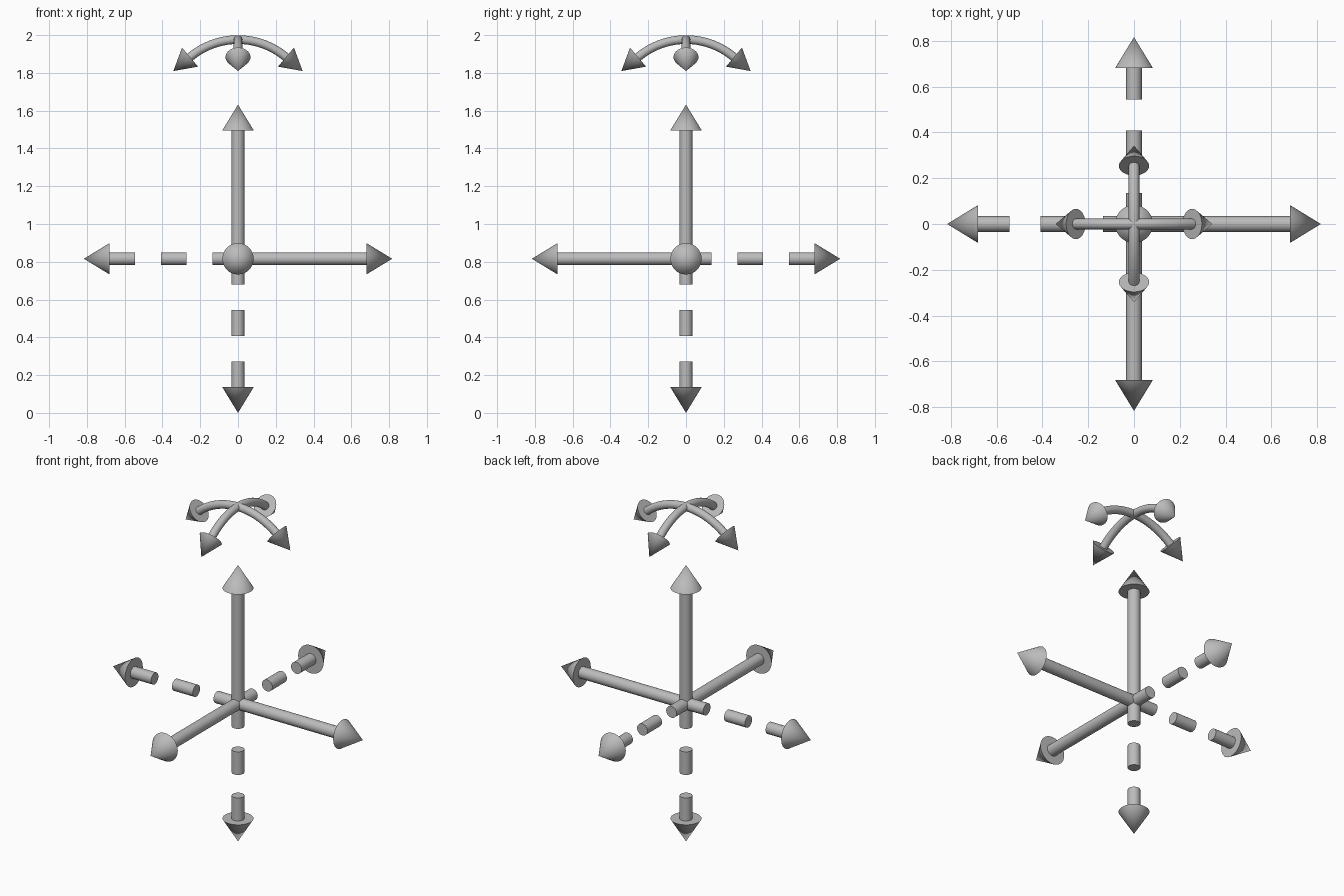
import bpy, bmesh, math
from mathutils import Vector, Matrix

cube = bpy.data.objects.get("Cube")
if cube:
    bpy.data.objects.remove(cube, do_unlink=True)

GREY = (0.5, 0.5, 0.5, 1)
grey = bpy.data.materials.new("mid grey")
grey.use_nodes = True
grey.diffuse_color = GREY
grey.node_tree.nodes["Principled BSDF"].inputs["Base Color"].default_value = GREY

SIDES = 32
UNIT = 0.136                       # dash, gap and head length
CENTRE = Vector((0, 0, 6 * UNIT))


def finish(bm, name):
    """Turn a bmesh into a smooth grey object with sharp rims."""
    bmesh.ops.recalc_face_normals(bm, faces=bm.faces)
    mesh = bpy.data.meshes.new(name)
    bm.to_mesh(mesh)
    bm.free()
    mesh.materials.append(grey)
    ob = bpy.data.objects.new(name, mesh)
    bpy.context.collection.objects.link(ob)
    bpy.ops.object.select_all(action='DESELECT')
    ob.select_set(True)
    bpy.context.view_layer.objects.active = ob
    bpy.ops.object.shade_smooth_by_angle(angle=math.radians(35))


def add_cone(bm, start, end, r1, r2):
    """Capped cone or cylinder between two points."""
    axis = end - start
    turn = axis.to_track_quat('Z', 'Y').to_matrix().to_4x4()
    bmesh.ops.create_cone(bm, cap_ends=True, segments=SIDES, radius1=r1, radius2=r2,
                          depth=axis.length,
                          matrix=Matrix.Translation((start + end) / 2) @ turn)


def straight_arrow(name, direction, dashes):
    """Arrow from the centre; dashes are (start, end) pairs in units."""
    d = Vector(direction) * UNIT
    bm = bmesh.new()
    for a, b in dashes:
        add_cone(bm, CENTRE + d * a, CENTRE + d * b, 0.034, 0.034)
    add_cone(bm, CENTRE + d * 5, CENTRE + d * 6, 0.083, 0)
    finish(bm, name)


def curved_arrow(name, heading):
    """Arched arrow running down from the top of the model."""
    bend, radius, tube, top = math.radians(40), 0.395, 0.023, 1.976
    bm = bmesh.new()
    # tube: a ring swept about the arc's centre
    ring = bmesh.ops.create_circle(
        bm, cap_ends=False, segments=20, radius=tube,
        matrix=Matrix.Translation((0, 0, top)) @ Matrix.Rotation(math.pi / 2, 4, 'Y'))
    bmesh.ops.spin(bm, geom=ring["verts"] + list(bm.edges), cent=(0, 0, top - radius),
                   axis=(0, 1, 0), angle=bend, steps=14)
    bmesh.ops.holes_fill(bm, edges=[e for e in bm.edges if e.is_boundary], sides=0)
    # head: a cone along the end tangent
    base = Vector((radius * math.sin(bend), 0, top - radius * (1 - math.cos(bend))))
    tangent = Vector((math.cos(bend), 0, -math.sin(bend)))
    add_cone(bm, base, base + tangent * 0.115, 0.066, 0)
    bmesh.ops.rotate(bm, verts=bm.verts, matrix=Matrix.Rotation(heading, 3, 'Z'))
    finish(bm, name)


# Solid positive arrows and dashed opposite arrows
SOLID = [(0, 5)]
DASHED = [(0, 1), (2, 3), (4, 5)]
straight_arrow("left_arrow", (1, 0, 0), SOLID)
straight_arrow("front_arrow", (0, -1, 0), SOLID)
straight_arrow("up_arrow", (0, 0, 1), SOLID)
straight_arrow("right_dashed_arrow", (-1, 0, 0), DASHED)
straight_arrow("back_dashed_arrow", (0, 1, 0), DASHED)
straight_arrow("down_dashed_arrow", (0, 0, -1), DASHED)

# Four arched arrows over the top
for i, side in enumerate(("left", "back", "right", "front")):
    curved_arrow(side + "_curved_arrow", i * math.pi / 2)
